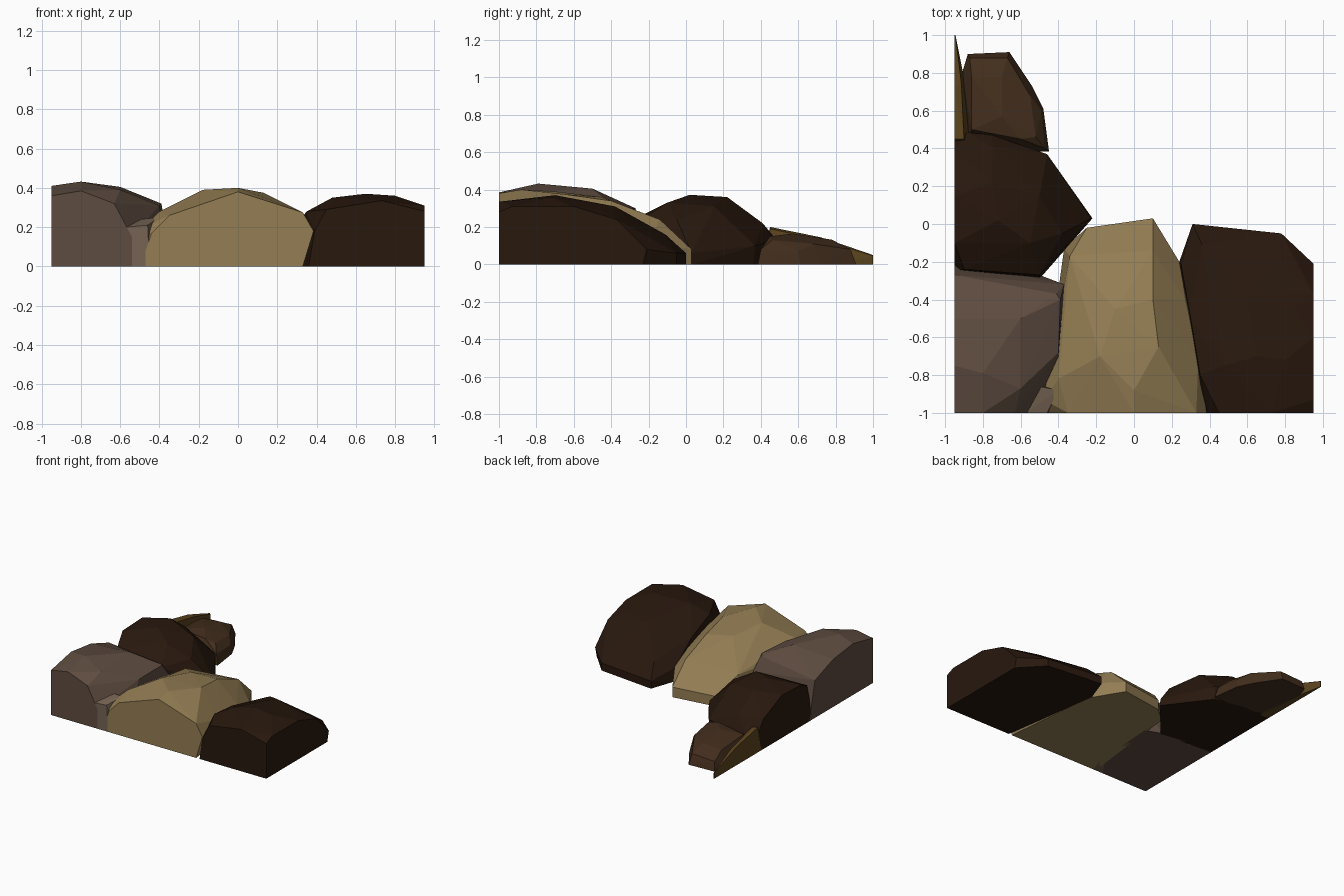
import bpy, bmesh


def srgb(r, g, b):
    return tuple((c / 255) ** 2.2 for c in (r, g, b)) + (1,)


def material(name, rgb):
    m = bpy.data.materials.new(name)
    m.diffuse_color = srgb(*rgb)
    return m


DARK = material("dark_stone", (44, 30, 21))
TAN = material("tan_stone", (146, 124, 84))
GREY = material("grey_brown_stone", (94, 77, 66))
PALE = material("pale_brown_stone", (118, 100, 84))
BROWN = material("brown_stone", (68, 49, 34))
OLIVE = material("olive_stone", (92, 70, 36))


def rock(name, mat, base, crown):
    """Faceted boulder: hull of a ground outline and a few crown points."""
    bm = bmesh.new()
    for x, y in base:
        bm.verts.new((x, y, 0))
    for p in crown:
        bm.verts.new(p)
    res = bmesh.ops.convex_hull(bm, input=bm.verts)
    loose = [v for v in bm.verts if not v.link_faces]
    bmesh.ops.delete(bm, geom=loose, context='VERTS')
    bmesh.ops.recalc_face_normals(bm, faces=bm.faces)
    mesh = bpy.data.meshes.new(name)
    bm.to_mesh(mesh)
    bm.free()
    mesh.materials.append(mat)
    obj = bpy.data.objects.new(name, mesh)
    bpy.context.collection.objects.link(obj)
    return obj


# Right front boulder
rock("right_boulder", DARK,
     [(.36, -1), (.95, -1), (.95, -.23), (.78, -.05), (.31, 0), (.24, -.2)],
     [(.39, -1, .18), (.45, -1, .29), (.73, -1, .335), (.95, -1, .28),
      (.95, -.93, .31), (.95, -.6, .31), (.95, -.37, .24), (.95, -.21, .08),
      (.78, -.05, .06), (.31, 0, .06), (.76, -.19, .16), (.36, -.11, .16),
      (.25, -.22, .1), (.30, -.5, .22), (.35, -.8, .28), (.48, -.75, .35),
      (.65, -.7, .37), (.8, -.72, .36), (.6, -.38, .31), (.85, -.45, .29)])

# Centre tan boulder
rock("centre_boulder", TAN,
     [(-.47, -1), (.33, -1), (.27, -.4), (.24, -.2), (.1, .03), (-.25, -.02),
      (-.37, -.13), (-.37, -.65)],
     [(-.47, -1, .08), (-.44, -1, .17), (-.35, -1, .26), (0, -1, .38),
      (.33, -1, .275), (.385, -1, .18), (.34, -.72, .2), (.27, -.4, .18),
      (.1, .03, .08), (-.25, -.02, .08), (.1, -.14, .24), (-.34, -.17, .22),
      (.24, -.2, .12), (-.48, -.93, .2), (-.4, -.82, .28), (-.37, -.6, .24),
      (-.18, -.7, .39), (0, -.88, .4), (.13, -.65, .375), (-.1, -.45, .36),
      (.1, -.4, .34)])

# Left front grey boulder
rock("left_boulder", GREY,
     [(-.95, -1), (-.54, -1), (-.4, -.8), (-.37, -.32), (-.5, -.27),
      (-.95, -.2)],
     [(-.95, -1, .36), (-.8, -1, .385), (-.63, -1, .32), (-.57, -1, .2),
      (-.54, -1, .15), (-.95, -.75, .41), (-.8, -.79, .432),
      (-.6, -.5, .405), (-.4, -.68, .31), (-.39, -.4, .32),
      (-.41, -.37, .31), (-.95, -.27, .3), (-.95, -.5, .38),
      (-.6, -.87, .39), (-.37, -.32, .2)])

# Pale stone tucked between the two front boulders
rock("filler_stone", PALE,
     [(-.56, -1), (-.45, -1), (-.4, -.85), (-.52, -.85)],
     [(-.57, -1, .2), (-.46, -1, .21), (-.4, -.88, .25), (-.5, -.86, .24)])

# Left middle boulder
rock("middle_boulder", DARK,
     [(-.95, .4), (-.75, .42), (-.47, .36), (-.22, .03), (-.25, 0),
      (-.37, -.13), (-.5, -.29), (-.95, -.25)],
     [(-.95, .45, .14), (-.88, .485, .13), (-.75, .47, .13), (-.46, .37, .1),
      (-.23, .03, .06), (-.95, .38, .24), (-.75, .41, .22),
      (-.95, .15, .34), (-.75, .22, .36), (-.72, .02, .372),
      (-.95, -.1, .33), (-.55, -.1, .33), (-.5, .15, .31),
      (-.38, -.05, .24), (-.5, -.27, .22), (-.9, -.24, .26)])

# Back small boulder
rock("back_boulder", BROWN,
     [(-.88, .9), (-.66, .91), (-.54, .73), (-.48, .61), (-.45, .385),
      (-.6, .38), (-.88, .42), (-.91, .8)],
     [(-.87, .88, .07), (-.67, .88, .08), (-.49, .6, .07), (-.47, .4, .08),
      (-.52, .46, .13), (-.55, .68, .11), (-.7, .78, .132),
      (-.7, .57, .165), (-.86, .78, .12), (-.86, .5, .14), (-.6, .45, .15)])

# Thin sloping slab at the back left edge
rock("edge_slab", OLIVE,
     [(-.95, 1), (-.945, 1), (-.905, .8), (-.87, .5), (-.87, .4), (-.95, .4)],
     [(-.95, 1, .05), (-.945, 1, .045), (-.95, .84, .105), (-.95, .72, .145),
      (-.95, .45, .2), (-.9, .45, .19), (-.915, .75, .125)])
